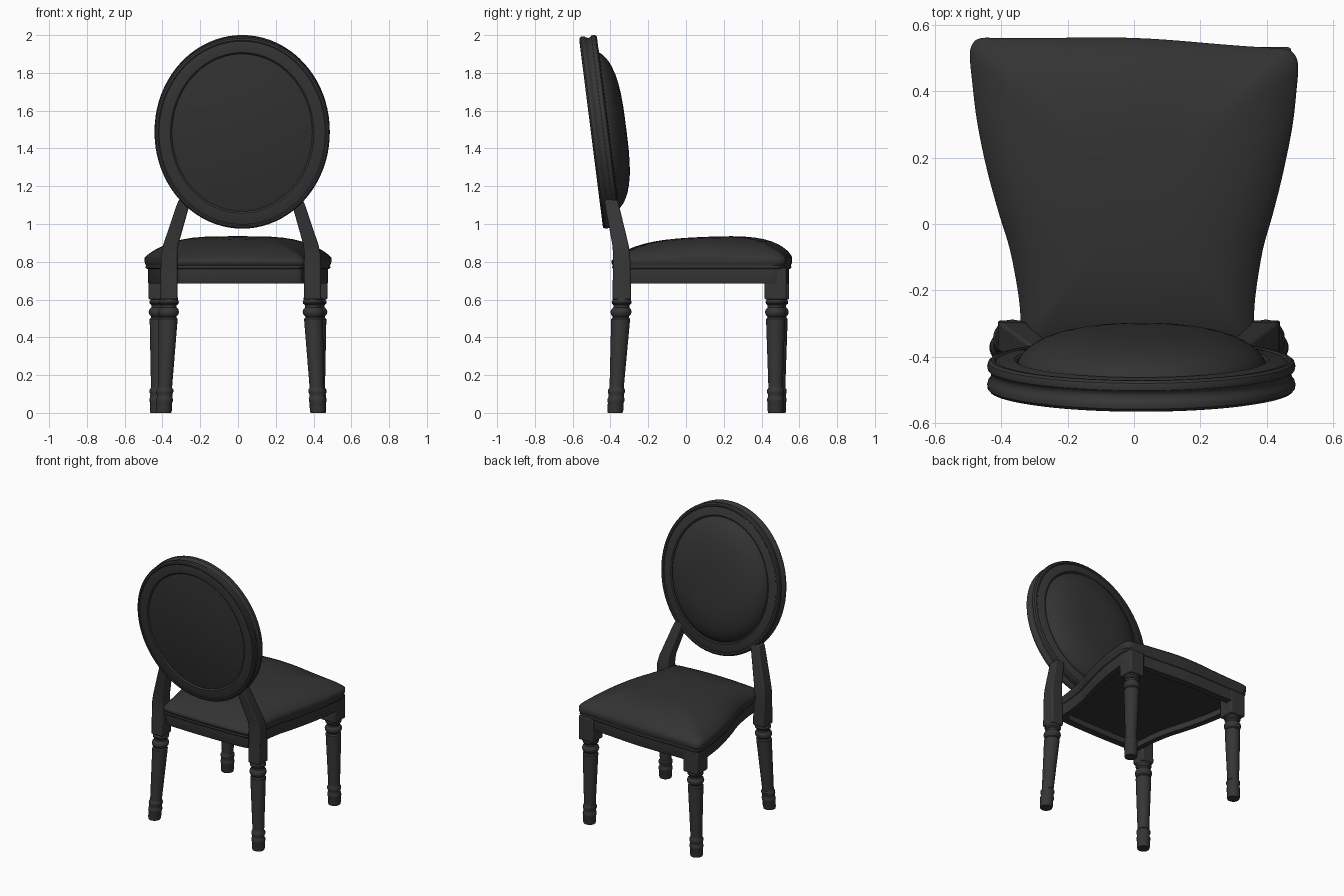
import bpy, bmesh, math
from mathutils import Vector

if "Cube" in bpy.data.objects:
    bpy.data.objects.remove(bpy.data.objects["Cube"])


def material(name, v):
    m = bpy.data.materials.new(name)
    m.diffuse_color = (v, v, v, 1)
    m.use_nodes = True
    m.node_tree.nodes["Principled BSDF"].inputs["Base Color"].default_value = m.diffuse_color
    return m


FRAME = material("black painted wood", 0.036)
FABRIC = material("black upholstery", 0.033)


def loft(name, rings, mat, caps=True, loop=False, bevel=0.0, angle=35):
    """Skin a list of equally long vertex loops."""
    bm = bmesh.new()
    vs = [[bm.verts.new(p) for p in r] for r in rings]
    n = len(rings[0])
    pairs = list(zip(vs, vs[1:])) + ([(vs[-1], vs[0])] if loop else [])
    for a, b in pairs:
        for i in range(n):
            j = (i + 1) % n
            bm.faces.new((a[i], a[j], b[j], b[i]))
    if caps and not loop:
        bm.faces.new(vs[0])
        bm.faces.new(vs[-1])
    bmesh.ops.recalc_face_normals(bm, faces=bm.faces)
    me = bpy.data.meshes.new(name)
    bm.to_mesh(me)
    bm.free()
    ob = bpy.data.objects.new(name, me)
    bpy.context.collection.objects.link(ob)
    me.materials.append(mat)
    if bevel:
        mod = ob.modifiers.new("bevel", 'BEVEL')
        mod.width, mod.segments = bevel, 2
    bpy.ops.object.select_all(action='DESELECT')
    bpy.context.view_layer.objects.active = ob
    ob.select_set(True)
    bpy.ops.object.shade_smooth_by_angle(angle=math.radians(angle))
    return ob


def rect(cx, cy, z, hx, hy):
    return [(cx + sx * hx, cy + sy * hy, z) for sx, sy in ((-1, -1), (1, -1), (1, 1), (-1, 1))]


# Turned legs: radius, height
LEG = [(.039, 0), (.042, .012), (.042, .055), (.045, .062), (.045, .075), (.041, .082),
       (.041, .1), (.045, .108), (.045, .122), (.038, .132), (.038, .142), (.05, .49),
       (.05, .497), (.043, .505), (.043, .51), (.052, .52), (.056, .534), (.052, .548),
       (.042, .558), (.042, .57), (.051, .578), (.053, .588), (.048, .597), (.048, .61)]


def leg(name, top, foot):
    rings = []
    for r, z in LEG:
        t = min(z / .6, 1)
        cx = foot[0] + (top[0] - foot[0]) * t
        cy = foot[1] + (top[1] - foot[1]) * t
        rings.append([(cx + r * math.cos(k * math.tau / 32), cy + r * math.sin(k * math.tau / 32), z)
                      for k in range(32)])
    loft(name, rings, FRAME)


for s, side in ((-1, "left"), (1, "right")):
    # Front leg with square block
    fx, fy = s * .416, .481 - s * .007
    leg("front_leg_" + side, (fx, fy), (s * .425, fy))
    loft("front_leg_block_" + side, [rect(fx, fy, z, .057, .058) for z in (.6, .768)], FRAME, bevel=.008)
    # Back leg and the bent post up to the oval back
    c = .015
    leg("back_leg_" + side, (c + s * .38, -.34), (c + s * .408, -.375))
    loft("back_post_" + side,
         [rect(c + s * .38, -.34, .6, .045, .05),
          rect(c + s * .38, -.34, .74, .045, .047),
          rect(c + s * .379, -.341, .84, .043, .045),
          rect(c + s * .371, -.347, .89, .04, .043),
          rect(c + s * .306, -.392, 1.1, .034, .037),
          rect(c + s * .296, -.398, 1.13, .032, .034)], FRAME, bevel=.008)

# Seat plan: half outline, smoothed and mirrored
HALF = [(0, -.395), (.18, -.393), (.31, -.385), (.342, -.365), (.349, -.32), (.356, -.22),
        (.38, -.08), (.412, .03), (.446, .16), (.474, .3), (.488, .42), (.494, .495),
        (.487, .53), (.463, .55), (.4, .553), (.2, .552), (0, .552)]


def smooth_outline():
    pts = HALF + [(-x, y) for x, y in reversed(HALF[1:-1])]
    n, out = len(pts), []
    for i in range(n):
        p0, p1, p2, p3 = (Vector(pts[(i + k) % n]) for k in (-1, 0, 1, 2))
        for t in (0, .25, .5, .75):
            q = .5 * (2 * p1 + (p2 - p0) * t + (2 * p0 - 5 * p1 + 4 * p2 - p3) * t * t
                      + (3 * p1 - p0 - 3 * p2 + p3) * t ** 3)
            f = max(0, min(1, (q.y - .2) / .3))
            wave = .008 * math.cos(math.pi * min(abs(q.x), .45) / .45)
            out.append((q.x + .0125 * (.5 - q.y), q.y + f * (wave - .036 * q.x)))
    return out


OUT = smooth_outline()
CY = .1


def plan(scale, z):
    return [(x * scale, CY + (y - CY) * scale, z) for x, y in OUT]


def ramp(y):
    """0 at the back of the seat, easing to 1 towards the front."""
    t = max(0, min(1, (y + .4) / .75))
    return t * (2 - t)


def crown(q):
    """Seat top ring: eases from the outline to an ellipse, lower at the back."""
    ring = []
    e = (1 - q) ** .7
    for x, y in OUT:
        a = math.atan2((y - CY) / .47, x / .42)
        px = q * (x * (1 - e) + .42 * math.cos(a) * e)
        py = CY + q * ((y - CY) * (1 - e) + .47 * math.sin(a) * e)
        t = ramp(py)
        ring.append((px, py, .803 + .019 * t + (.087 + .028 * t) * (1 - q ** 4) ** .72))
    return ring


# Seat cushion: welted edge, then a crowned top
rings = [plan(.96, .762), plan(.985, .764), plan(.993, .772), plan(.984, .78),
         plan(.994, .788), plan(1, .796), crown(1)]
rings += [crown(q) for q in (.993, .98, .96, .93, .89, .84, .77, .68, .57, .44, .3, .16, .03)]
loft("seat_cushion", rings, FABRIC, angle=60)

# Seat apron frame and recessed underside panel
loft("seat_apron", [plan(.965, .765), plan(.965, .692), plan(.958, .685), plan(.86, .685), plan(.86, .765)],
     FRAME, loop=True)
loft("seat_underside", [plan(.88, .725), plan(.88, .74)], FABRIC)

# Oval back, leaning backwards
TILT = math.radians(7.2)
NORMAL = Vector((0, math.cos(TILT), math.sin(TILT)))
UP = Vector((0, -math.sin(TILT), math.cos(TILT)))
CENTRE = Vector((.022, -.503, 1.482))


def oval(a, b, d, n=80):
    return [CENTRE + Vector((a * math.cos(k * math.tau / n), 0, 0))
            + UP * (b * math.sin(k * math.tau / n)) + NORMAL * d for k in range(n)]


# Moulded frame: inward offset, depth from rear face
MOULD = [(.1, .02), (.092, .006), (.084, 0), (.032, 0), (.024, .003), (.018, 0), (.008, .002),
         (.001, .01), (0, .022), (.003, .032), (.009, .038), (.012, .05), (.009, .06), (.002, .066),
         (0, .076), (.003, .088), (.012, .095), (.022, .095), (.027, .09), (.032, .093),
         (.075, .093), (.082, .096), (.09, .092), (.094, .08), (.1, .075)]
loft("oval_back_frame", [oval(.464 - o, .513 - o, d) for o, d in MOULD], FRAME, loop=True)

# Flat rear panel and domed front cushion
A, B = .374, .422
loft("back_rear_panel", [oval(A, B, .03), oval(A, B, .008), oval(A * .97, B * .97, .004)], FABRIC)
dome = [oval(A, B, .03), oval(A, B, .078)]
dome += [oval(A * q, B * q, .08 + .108 * (1 - q ** 3.2) ** .6)
         for q in (.99, .975, .95, .91, .86, .79, .7, .58, .44, .28, .12, .02)]
loft("back_cushion", dome, FABRIC, angle=50)
